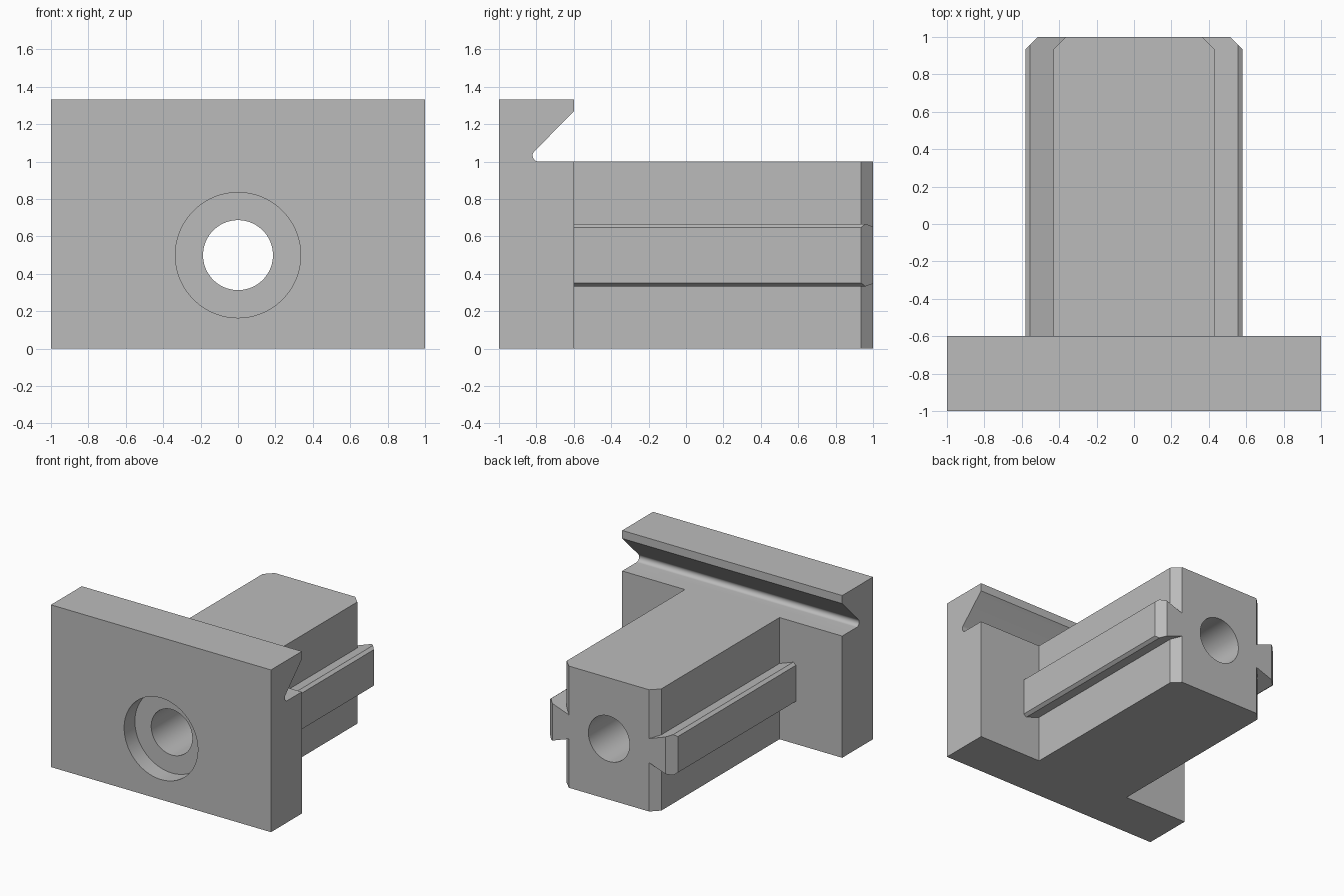
import bpy, bmesh, math
from mathutils import Vector

if "Cube" in bpy.data.objects:
    bpy.data.objects.remove(bpy.data.objects["Cube"])

grey = bpy.data.materials.new("plain grey")
grey.use_nodes = True
grey.diffuse_color = (0.5, 0.5, 0.5, 1)
grey.node_tree.nodes["Principled BSDF"].inputs["Base Color"].default_value = (0.5, 0.5, 0.5, 1)

BACK = 1.0       # rear end of the tongue
BEVEL = 0.065    # chamfer on the rear corners
BORE_Z = 0.5


def prism(name, profile, sweep, cuts=()):
    """Extrude a closed profile along sweep; trim by (point, normal) planes."""
    bm = bmesh.new()
    face = bm.faces.new([bm.verts.new(p) for p in profile])
    ext = bmesh.ops.extrude_face_region(bm, geom=[face])
    verts = [g for g in ext["geom"] if isinstance(g, bmesh.types.BMVert)]
    bmesh.ops.translate(bm, verts=verts, vec=sweep)
    for point, normal in cuts:
        geom = bm.verts[:] + bm.edges[:] + bm.faces[:]
        cut = bmesh.ops.bisect_plane(bm, geom=geom, plane_co=point, plane_no=normal, clear_outer=True)
        edges = [g for g in cut["geom_cut"] if isinstance(g, bmesh.types.BMEdge)]
        bmesh.ops.contextual_create(bm, geom=edges)
    bmesh.ops.recalc_face_normals(bm, faces=bm.faces[:])
    mesh = bpy.data.meshes.new(name)
    bm.to_mesh(mesh)
    bm.free()
    mesh.materials.append(grey)
    obj = bpy.data.objects.new(name, mesh)
    bpy.context.collection.objects.link(obj)
    return obj


def corner_cut(x, side):
    """Plane that chamfers a rear vertical corner."""
    return Vector((side * x, BACK - BEVEL, 0)), Vector((side, 1, 0))


def cylinder(name, radius, y0, y1):
    ring = [(radius * math.cos(a), y0, BORE_Z + radius * math.sin(a))
            for a in (math.tau * i / 96 for i in range(96))]
    return prism(name, ring, (0, y1 - y0, 0))


def combine(target, other, operation):
    mod = target.modifiers.new(other.name, 'BOOLEAN')
    mod.operation = operation
    mod.solver = 'EXACT'
    mod.object = other
    bpy.ops.object.select_all(action='DESELECT')
    bpy.context.view_layer.objects.active = target
    target.select_set(True)
    bpy.ops.object.modifier_apply(modifier=mod.name)
    bpy.data.objects.remove(other)


# Front plate with undercut hook, filleted at the root of the groove
fillet = 0.033
groove = []
for i in range(13):
    a = math.radians(270 - 135 * i / 12)
    groove.append((-0.787 + fillet * math.cos(a), 1 + fillet + fillet * math.sin(a)))
side = [(-1, 0), (-0.6, 0), (-0.6, 1)] + groove + [(-0.6, 1.267), (-0.6, 1.333), (-1, 1.333)]
block = prism("guide_block", [(-1, y, z) for y, z in side], (2, 0, 0))

# Rectangular tongue running back from the plate
half = 0.43
tongue = prism("tongue", [(-half, -0.7, 0), (half, -0.7, 0), (half, -0.7, 1), (-half, -0.7, 1)],
               (0, BACK + 0.7, 0), [corner_cut(half, s) for s in (-1, 1)])
combine(block, tongue, 'UNION')

# Dovetail rib on each side, flaring outward with small edge bevels
outline = [(0.3, 0.076), (0.555, 0.167), (0.58, 0.148)]
for s in (-1, 1):
    shape = [(s * x, -0.7, BORE_Z + h) for x, h in outline]
    shape += [(s * x, -0.7, BORE_Z - h) for x, h in reversed(outline)]
    rib = prism("dovetail_rib", shape, (0, BACK + 0.7, 0), [corner_cut(0.58, s)])
    combine(block, rib, 'UNION')

# Through bore and front counterbore
combine(block, cylinder("bore", 0.187, -1.2, 1.2), 'DIFFERENCE')
combine(block, cylinder("counterbore", 0.335, -1.2, -0.86), 'DIFFERENCE')

bpy.ops.object.shade_smooth_by_angle(angle=math.radians(15))
